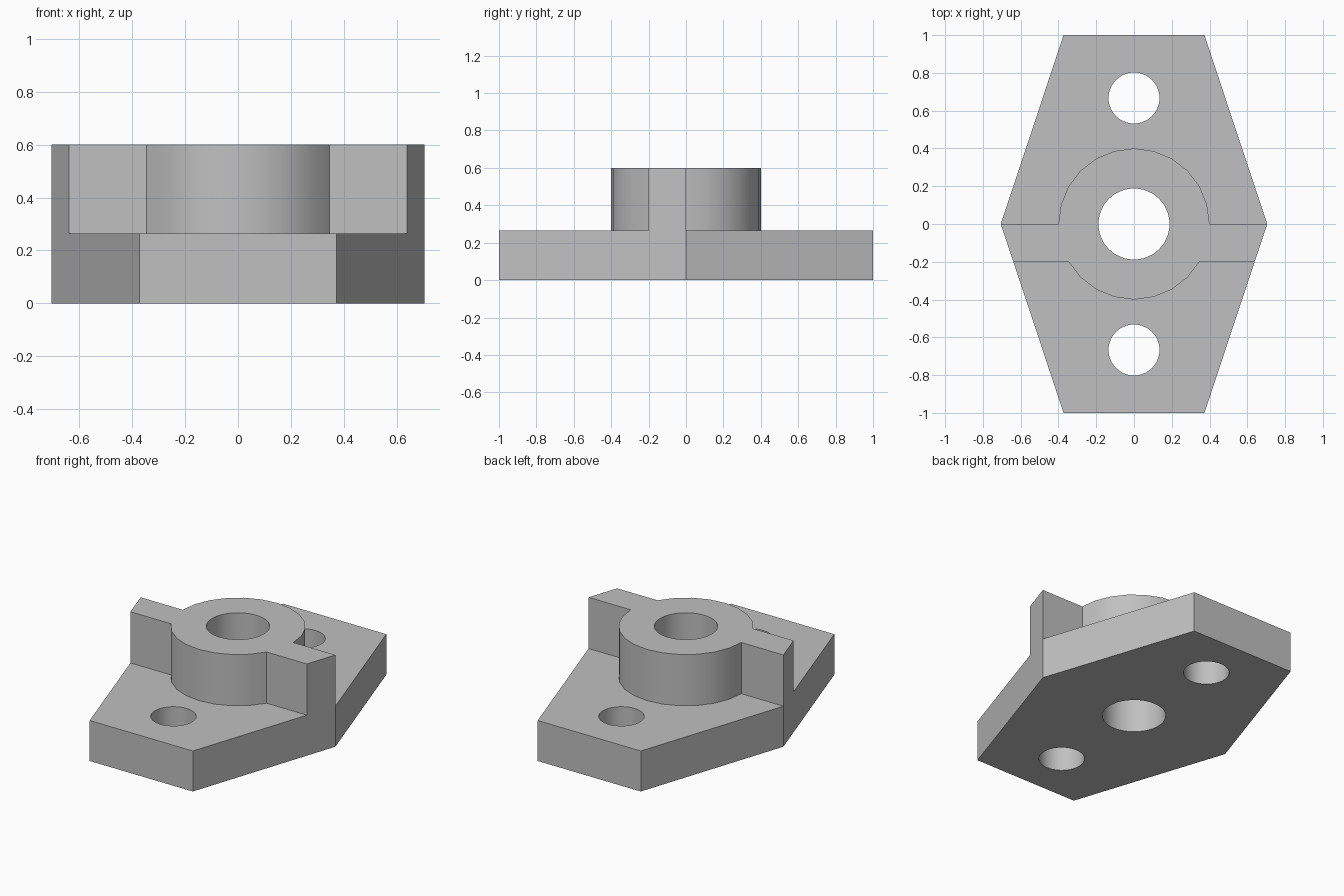
import bpy
import bmesh
from math import sin, cos, radians

if "Cube" in bpy.data.objects:
    bpy.data.objects.remove(bpy.data.objects["Cube"])

BASE_TOP, TOP = 0.265, 0.6
BOSS_R, RIB_Y = 0.4, -0.2

grey = bpy.data.materials.new("plain grey")
grey.use_nodes = True
colour = (0.53, 0.53, 0.53, 1)
grey.diffuse_color = colour
grey.node_tree.nodes["Principled BSDF"].inputs["Base Color"].default_value = colour


def arc(radius, start, end, steps, y=0):
    """Points along a circular arc, angles in degrees."""
    angles = [radians(start + (end - start) * i / steps) for i in range(steps + 1)]
    return [(radius * cos(a), y + radius * sin(a)) for a in angles]


def prism(name, outline, z0, z1):
    """Closed prism from an outline in the xy plane."""
    bm = bmesh.new()
    face = bm.faces.new([bm.verts.new((x, y, z0)) for x, y in outline])
    grown = bmesh.ops.extrude_face_region(bm, geom=[face], use_keep_orig=True)
    for v in grown["geom"]:
        if isinstance(v, bmesh.types.BMVert):
            v.co.z = z1
    bmesh.ops.recalc_face_normals(bm, faces=bm.faces)
    mesh = bpy.data.meshes.new(name)
    bm.to_mesh(mesh)
    bm.free()
    mesh.materials.append(grey)
    obj = bpy.data.objects.new(name, mesh)
    bpy.context.collection.objects.link(obj)
    return obj


# Six-sided block at full height
half = [(0.373, -1), (0.705, 0), (0.373, 1)]
bracket = prism("flange_bracket", half + [(-x, -y) for x, y in half], 0, TOP)

# Front and back pockets leave the cross rib and the round boss standing
front = [(-1, RIB_Y)] + arc(BOSS_R, 210, 330, 8) + [(1, RIB_Y), (1, -1.2), (-1, -1.2)]
back = [(1, 0)] + arc(BOSS_R, 0, 180, 12) + [(-1, 0), (-1, 1.2), (1, 1.2)]
cutters = [prism("front_pocket", front, BASE_TOP, 1),
           prism("back_pocket", back, BASE_TOP, 1)]

# Shaft bore and two bolt holes
for name, radius, y in (("shaft_bore", 0.188, 0),
                        ("front_bolt_hole", 0.135, -0.667),
                        ("back_bolt_hole", 0.135, 0.667)):
    cutters.append(prism(name, arc(radius, 0, 360, 48, y)[:-1], -0.2, 1))

bpy.ops.object.select_all(action="DESELECT")
bracket.select_set(True)
bpy.context.view_layer.objects.active = bracket
for cutter in cutters:
    cutter.hide_render = True
    mod = bracket.modifiers.new(cutter.name, "BOOLEAN")
    mod.operation = "DIFFERENCE"
    mod.solver = "EXACT"
    mod.object = cutter
    bpy.ops.object.modifier_apply(modifier=mod.name)
    bpy.data.objects.remove(cutter)

bpy.ops.object.shade_smooth_by_angle(angle=radians(29))
